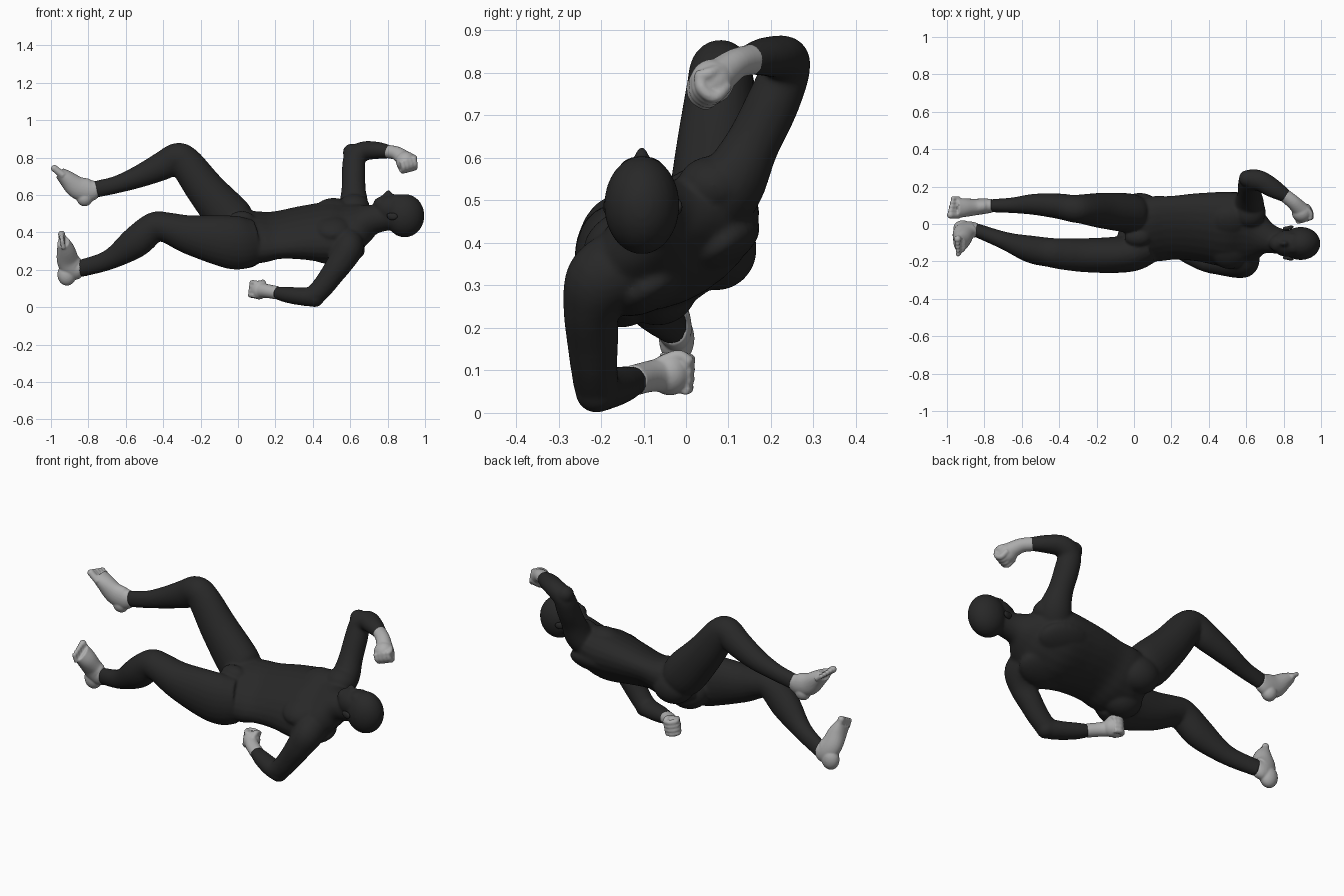
import bpy, bmesh, math
from mathutils import Vector, Matrix


def material(name, rgb):
    m = bpy.data.materials.new(name)
    m.diffuse_color = (*rgb, 1)
    return m


SUIT = material("charcoal", (0.021, 0.021, 0.021))
SKIN = material("light grey", (0.42, 0.42, 0.42))

# Torso is rolled about its long axis: SIDE points across it, CHEST out of it
ROLL = math.radians(31)
SIDE = Vector((0, math.cos(ROLL), math.sin(ROLL)))
CHEST = Vector((0, -math.sin(ROLL), math.cos(ROLL)))
Y = Vector((0, 1, 0))


def spline(pts, steps=5):
    """Catmull-Rom through stations of (x, y, z, half width, half depth)."""
    p = [Vector(q) for q in pts]
    p = [p[0] * 2 - p[1]] + p + [p[-1] * 2 - p[-2]]
    out = []
    for i in range(1, len(p) - 2):
        a, b, c, d = p[i - 1:i + 3]
        for s in range(steps):
            t = s / steps
            out.append(0.5 * (2 * b + (c - a) * t + (2 * a - 5 * b + 4 * c - d) * t * t
                              + (3 * b - a - 3 * c + d) * t ** 3))
    return out + [p[-2]]


def tube(bm, pts, ref, sides=24):
    """Closed loft with oval sections; half width lies along ref."""
    st = spline(pts)
    pos = [Vector(q[:3]) for q in st]
    rings = []
    for i, q in enumerate(st):
        t = (pos[min(i + 1, len(st) - 1)] - pos[max(i - 1, 0)]).normalized()
        u = (ref - t * ref.dot(t)).normalized()
        v = t.cross(u)
        rings.append([bm.verts.new(pos[i] + u * q[3] * math.cos(k * math.tau / sides)
                                   + v * q[4] * math.sin(k * math.tau / sides))
                      for k in range(sides)])
    for r, s in zip(rings, rings[1:]):
        for k in range(sides):
            n = (k + 1) % sides
            bm.faces.new((r[k], r[n], s[n], s[k]))
    bm.faces.new(rings[0][::-1])
    bm.faces.new(rings[-1])


def blob(bm, c, size, rot=None):
    m = Matrix.Translation(Vector(c)) @ (rot or Matrix()) @ Matrix.Diagonal((*size, 1))
    bmesh.ops.create_uvsphere(bm, u_segments=24, v_segments=14, radius=1, matrix=m)


def finish(bm, name, mat, voxel, smooth):
    """Fuse overlapping shells into one smooth skin."""
    bmesh.ops.recalc_face_normals(bm, faces=bm.faces)
    me = bpy.data.meshes.new(name)
    bm.to_mesh(me)
    bm.free()
    me.materials.append(mat)
    ob = bpy.data.objects.new(name, me)
    bpy.context.collection.objects.link(ob)
    r = ob.modifiers.new("fuse", 'REMESH')
    r.mode = 'VOXEL'
    r.voxel_size = voxel
    r.use_smooth_shade = True
    s = ob.modifiers.new("soften", 'SMOOTH')
    s.factor = 0.5
    s.iterations = smooth
    return ob


TILT = Matrix.Rotation(ROLL, 4, 'X')


def on_torso(x, side, front, y=-0.03, z=0.395):
    return Vector((x, y, z)) + SIDE * side + CHEST * front


bm = bmesh.new()
# Torso and neck
tube(bm, [(-.05, -.04, .385, .13, .085), (.03, -.035, .375, .18, .12), (.12, -.025, .375, .193, .112),
          (.21, -.02, .385, .19, .097), (.35, -.018, .398, .203, .117), (.49, -.028, .403, .22, .138),
          (.58, -.04, .415, .215, .122), (.65, -.058, .44, .165, .098), (.71, -.075, .465, .09, .082),
          (.77, -.09, .475, .068, .072), (.85, -.1, .485, .06, .07)], SIDE)
# Chest, shoulder blades and buttocks
for s in (-1, 1):
    blob(bm, on_torso(.51, s * .09, .085), (.1, .1, .055), TILT)
    blob(bm, on_torso(.52, s * .09, -.055), (.16, .11, .056), TILT)
    blob(bm, on_torso(.03, s * .08, -.052), (.12, .1, .105), TILT)
blob(bm, on_torso(.02, 0, .085), (.07, .05, .045), TILT)
# Raised shoulder slope
blob(bm, (.62, .065, .535), (.085, .085, .07))

# Head: skull, face, chin, brow and nose
blob(bm, (.892, -.104, .489), (.105, .089, .116))
blob(bm, (.82, -.104, .525), (.088, .072, .077))
blob(bm, (.765, -.104, .55), (.042, .045, .04))
blob(bm, (.85, -.104, .575), (.035, .055, .03))
blob(bm, (.803, -.104, .597), (.024, .017, .03))
blob(bm, (.775, -.104, .585), (.013, .026, .016))

# Raised leg
tube(bm, [(.02, .045, .42, .10, .10), (-.04, .06, .475, .105, .122), (-.17, .072, .625, .095, .105),
          (-.275, .08, .765, .079, .09), (-.325, .082, .798, .073, .08), (-.40, .095, .757, .068, .077),
          (-.53, .105, .698, .057, .06), (-.65, .10, .655, .042, .047), (-.765, .098, .629, .035, .045)], Y)
# Lower leg
tube(bm, [(.08, -.12, .345, .09, .125), (0, -.15, .343, .10, .143), (-.1, -.165, .358, .097, .135),
          (-.26, -.167, .388, .091, .105), (-.38, -.16, .425, .084, .082), (-.45, -.152, .427, .078, .08),
          (-.55, -.135, .345, .073, .084), (-.69, -.09, .253, .048, .054), (-.85, -.03, .204, .036, .046)], Y)
# Raised arm
tube(bm, [(.58, .06, .47, .09, .08), (.615, .108, .54, .085, .075), (.618, .155, .63, .065, .064),
          (.618, .20, .72, .064, .062), (.625, .232, .80, .06, .057), (.675, .23, .834, .056, .052),
          (.745, .19, .838, .051, .046), (.82, .145, .83, .035, .034)], Vector((1, -1, 0)))
blob(bm, (.607, .243, .827), (.047, .046, .047))
# Lowered arm
tube(bm, [(.59, -.12, .365, .085, .08), (.59, -.195, .315, .088, .08), (.555, -.222, .25, .067, .072),
          (.503, -.22, .175, .061, .063), (.45, -.216, .105, .055, .058), (.40, -.208, .06, .053, .054),
          (.34, -.186, .057, .052, .048), (.26, -.15, .067, .045, .043), (.203, -.12, .077, .035, .033)], Y)
blob(bm, (.41, -.21, .047), (.05, .05, .047))
finish(bm, "body", SUIT, .008, 7)

# Ears
for s in (-1, 1):
    bm = bmesh.new()
    lean = Matrix.Rotation(s * .3, 4, 'Z')
    blob(bm, (.825, -.102 + s * .08, .485), (.03, .011, .02), lean)
    blob(bm, (.808, -.102 + s * .079, .49), (.014, .009, .013), lean)
    finish(bm, "ear_far" if s > 0 else "ear_near", SUIT, .004, 2)


def foot(name, path, heel, heel_size, ball, along, across):
    """Ankle-to-ball loft, heel and five toes, big toe first along across."""
    bm = bmesh.new()
    tube(bm, path, across)
    blob(bm, heel, heel_size)
    along, across = Vector(along).normalized(), across.normalized()
    for i in range(5):
        r = .019 if i == 0 else .0155 - .0008 * i
        base = Vector(ball) + across * (.038 - .022 * i)
        length = .05 - .006 * i
        a, b = base - along * .03, base + along * (length - r)
        tube(bm, [(*a, r, r), (*((a + b) / 2), r, r), (*b, r, r)], across, 12)
        blob(bm, b, (r, r, r))
    finish(bm, name, SKIN, .005, 3)


foot("raised_foot",
     [(-.755, .098, .63, .036, .045), (-.80, .095, .624, .041, .062), (-.86, .09, .64, .045, .06),
      (-.915, .087, .687, .051, .045), (-.953, .086, .718, .053, .031)],
     (-.82, .095, .585), (.044, .039, .046), (-.957, .086, .722), (-.75, 0, .6), Vector((0, -1, 0)))
foot("lower_foot",
     [(-.838, -.034, .207, .037, .046), (-.878, -.03, .208, .043, .064), (-.908, -.045, .248, .047, .06),
      (-.92, -.08, .305, .055, .049), (-.934, -.108, .35, .058, .032)],
     (-.915, -.022, .175), (.051, .042, .06), (-.938, -.11, .352), (-.15, -.22, .85), Vector((0, .95, .22)))


def hand(name, path, centre, along, knuckles, palm_size):
    """Wrist loft, palm, four curled fingers and a thumb."""
    bm = bmesh.new()
    along, k = Vector(along).normalized(), Vector(knuckles)
    k = (k - along * k.dot(along)).normalized()
    palm = along.cross(k)
    c = Vector(centre)
    tube(bm, path, k)
    frame = Matrix((along, k, palm)).transposed().to_4x4()
    blob(bm, c - along * .006, palm_size, frame)
    for i in range(4):
        o = c + k * (.033 - .022 * i)
        r = .0155 - .0015 * (i == 3)
        pts = [o - along * .01 - palm * .03, o + along * .034 - palm * .024,
               o + along * .038 + palm * .012, o + along * .01 + palm * .036]
        tube(bm, [(*p, r, r) for p in pts], k, 12)
    t = [c - along * .04 + k * .028, c + k * .045 + palm * .02, c + along * .022 + k * .03 + palm * .038]
    tube(bm, [(*p, .015, .015) for p in t], palm + k * .3, 12)
    finish(bm, name, SKIN, .005, 4)


hand("raised_hand",
     [(.802, .156, .832, .036, .036), (.85, .118, .822, .038, .036), (.888, .08, .795, .044, .042)],
     (.9, .058, .775), (.4, -.55, -.75), (.6, .3, .3), (.055, .054, .052))
hand("lowered_hand",
     [(.212, -.125, .076, .036, .038), (.155, -.085, .086, .037, .036), (.12, -.05, .09, .042, .036)],
     (.11, -.032, .092), (-.6, .8, .05), (.1, .1, 1), (.05, .051, .046))
